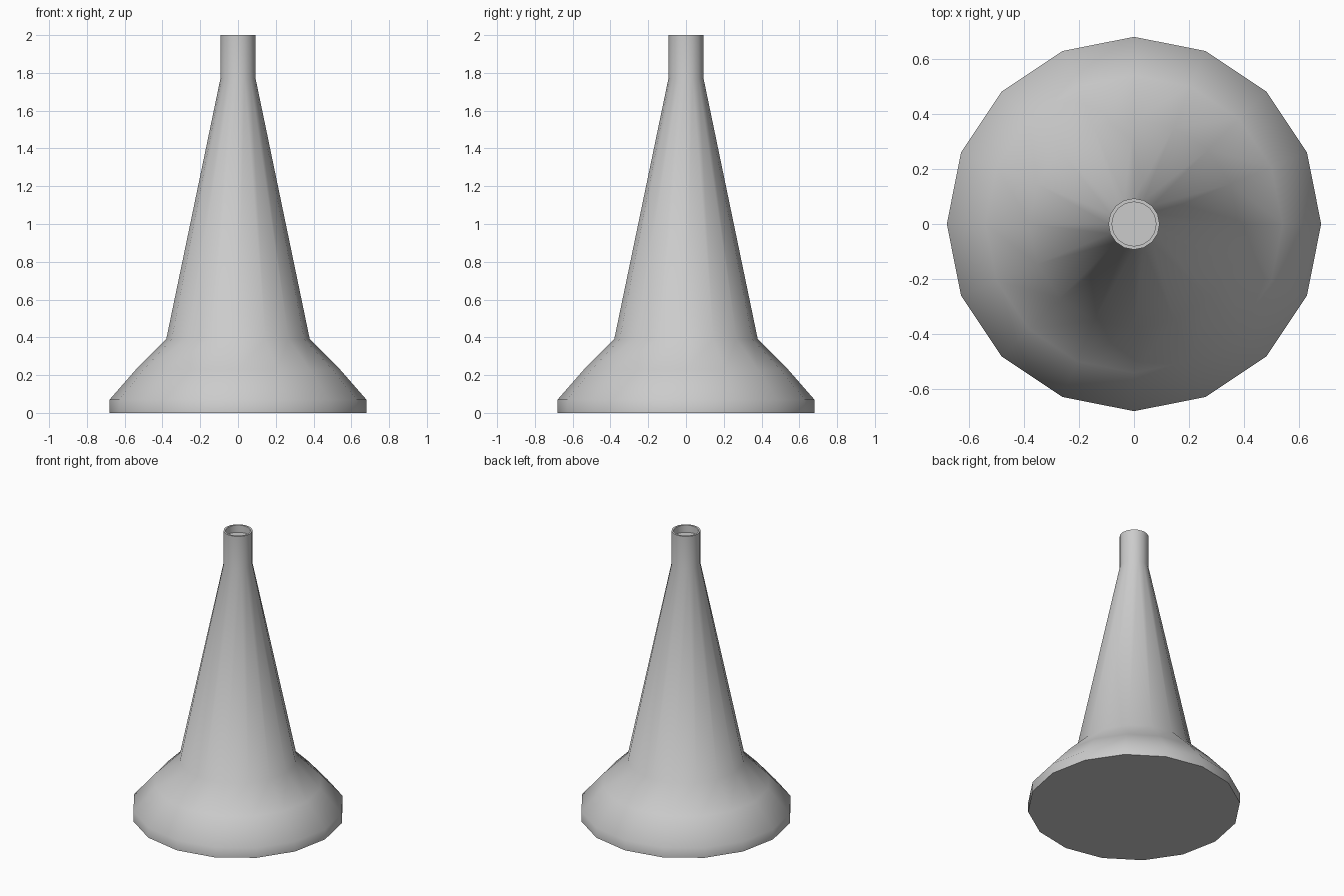
import bpy
import bmesh
import math

SIDES = 16

if "Cube" in bpy.data.objects:
    bpy.data.objects.remove(bpy.data.objects["Cube"], do_unlink=True)

# Plain light grey for the whole body
grey = bpy.data.materials.new("light_grey")
grey.use_nodes = True
colour = (0.6, 0.6, 0.6, 1)
grey.diffuse_color = colour
grey.node_tree.nodes["Principled BSDF"].inputs["Base Color"].default_value = colour


def lathe(name, profile, material):
    """Turn (radius, height) points around z and cap both ends."""
    bm = bmesh.new()
    rings = []
    for radius, height in profile:
        angles = [math.tau * i / SIDES for i in range(SIDES)]
        rings.append([bm.verts.new((radius * math.cos(a), radius * math.sin(a), height))
                      for a in angles])
    for low, high in zip(rings, rings[1:]):
        for i in range(SIDES):
            j = (i + 1) % SIDES
            bm.faces.new((low[i], low[j], high[j], high[i]))
    bm.faces.new(reversed(rings[0]))
    bm.faces.new(rings[-1])
    mesh = bpy.data.meshes.new(name)
    bm.to_mesh(mesh)
    bm.free()
    mesh.materials.append(material)
    obj = bpy.data.objects.new(name, mesh)
    bpy.context.collection.objects.link(obj)
    bpy.ops.object.select_all(action="DESELECT")
    obj.select_set(True)
    bpy.context.view_layer.objects.active = obj
    bpy.ops.object.shade_smooth_by_angle(angle=math.radians(60))
    return obj


# Flared base, tapered cone, straight spout and its recessed opening
lathe("cone_body", [
    (0.68, 0), (0.68, 0.07), (0.54, 0.23), (0.38, 0.39),
    (0.093, 1.77), (0.093, 2), (0.08, 2), (0.08, 1.95),
], grey)
